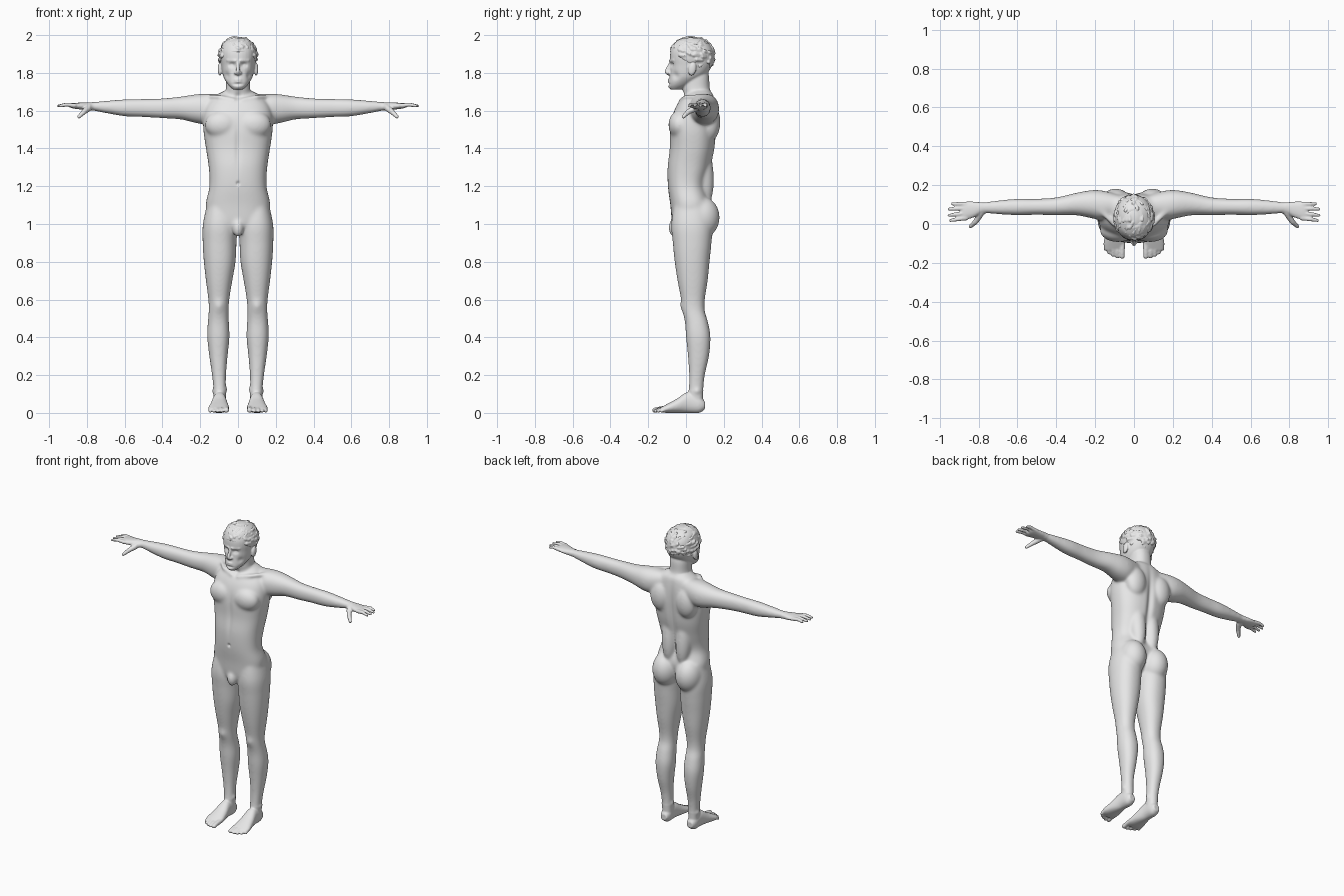
import bpy
import bmesh
import math
import random
from mathutils import Vector, Matrix

random.seed(4)
cube = bpy.data.objects.get("Cube")
if cube:
    bpy.data.objects.remove(cube, do_unlink=True)

GREY = (0.8, 0.8, 0.8, 1)
grey = bpy.data.materials.new("plain_grey")
grey.use_nodes = True
grey.diffuse_color = GREY
grey.node_tree.nodes["Principled BSDF"].inputs["Base Color"].default_value = GREY


def curve_value(p0, p1, p2, p3, t):
    """Smooth interpolation between p1 and p2."""
    return 0.5 * (2 * p1 + (p2 - p0) * t + (2 * p0 - 5 * p1 + 4 * p2 - p3) * t * t
                  + (3 * p1 - p0 - 3 * p2 + p3) * t ** 3)


def loft(bm, axis, sections, power=2.2, sides=32, steps=5):
    """Tube along an axis; each section is (position, u_min, u_max, v_min, v_max)."""
    rows = []
    last = len(sections) - 1
    for i in range(last):
        around = [sections[min(max(k, 0), last)] for k in range(i - 1, i + 3)]
        for s in range(steps):
            rows.append([curve_value(*vals, s / steps) for vals in zip(*around)])
    rows.append(sections[-1])
    rings = []
    for pos, u0, u1, v0, v1 in rows:
        ring = []
        for k in range(sides):
            a = math.tau * k / sides
            c, d = math.cos(a), math.sin(a)
            u = (u0 + u1) / 2 + (u1 - u0) / 2 * math.copysign(abs(c) ** (2 / power), c)
            v = (v0 + v1) / 2 + (v1 - v0) / 2 * math.copysign(abs(d) ** (2 / power), d)
            co = {"x": (pos, u, v), "y": (u, pos, v), "z": (u, v, pos)}[axis]
            ring.append(bm.verts.new(co))
        rings.append(ring)
    for a, b in zip(rings, rings[1:]):
        for k in range(sides):
            n = (k + 1) % sides
            bm.faces.new((a[k], a[n], b[n], b[k]))
    bm.faces.new(rings[0])
    bm.faces.new(rings[-1])


def centred(sections):
    """Sections symmetric about the middle, from (z, half_width, front, back)."""
    return [(z, -w, w, f, b) for z, w, f, b in sections]


def blob(bm, centre, size, tilt=0, axis="X"):
    m = (Matrix.Translation(centre) @ Matrix.Rotation(tilt, 4, axis)
         @ Matrix.Diagonal((*size, 1)))
    bmesh.ops.create_icosphere(bm, subdivisions=4, radius=1, matrix=m)


def chain(bm, points, radii):
    """Rounded tapering rod through the points."""
    pts = [Vector(p) for p in points]
    for p, r in zip(pts, radii):
        bmesh.ops.create_icosphere(bm, subdivisions=3, radius=r, matrix=Matrix.Translation(p))
    for a, b, ra, rb in zip(pts, pts[1:], radii, radii[1:]):
        d = b - a
        m = Matrix.Translation((a + b) / 2) @ d.to_track_quat("Z", "Y").to_matrix().to_4x4()
        bmesh.ops.create_cone(bm, cap_ends=True, segments=16, radius1=ra, radius2=rb,
                              depth=d.length, matrix=m)


def mirror_copy(bm):
    geo = bmesh.ops.duplicate(bm, geom=bm.verts[:] + bm.edges[:] + bm.faces[:])["geom"]
    verts = [g for g in geo if isinstance(g, bmesh.types.BMVert)]
    bmesh.ops.scale(bm, vec=(-1, 1, 1), verts=verts)


def fuse(name, bm, voxel):
    """Merge all overlapping pieces into one skin."""
    bmesh.ops.recalc_face_normals(bm, faces=bm.faces[:])
    mesh = bpy.data.meshes.new(name)
    bm.to_mesh(mesh)
    bm.free()
    obj = bpy.data.objects.new(name, mesh)
    bpy.context.collection.objects.link(obj)
    mod = obj.modifiers.new("fuse", "REMESH")
    mod.mode = "VOXEL"
    mod.voxel_size = voxel
    graph = bpy.context.evaluated_depsgraph_get()
    merged = bpy.data.meshes.new_from_object(obj.evaluated_get(graph))
    obj.modifiers.clear()
    obj.data = merged
    merged.materials.clear()
    merged.materials.append(grey)
    return obj


def relax(bm, rule, times):
    verts = [v for v in bm.verts if rule(v.co)]
    for _ in range(times):
        bmesh.ops.smooth_vert(bm, verts=verts, factor=0.5,
                              use_axis_x=True, use_axis_y=True, use_axis_z=True)


def dab(bm, centre, size, push):
    """Sculpt stroke with soft falloff, repeated on the other side."""
    for s in ((1, -1) if centre[0] else (1,)):
        cx, cy, cz = centre[0] * s, centre[1], centre[2]
        move = Vector((push[0] * s, push[1], push[2]))
        for v in bm.verts:
            dz = (v.co.z - cz) / size[2]
            if abs(dz) < 2:
                d = dz ** 2 + ((v.co.x - cx) / size[0]) ** 2 + ((v.co.y - cy) / size[1]) ** 2
                if d < 4:
                    v.co += move * math.exp(-d * 1.3)


def finish(obj, bm):
    bm.to_mesh(obj.data)
    bm.free()
    obj.data.shade_smooth()


body = bmesh.new()

# Leg
loft(body, "z", [
    (1.12, .03, .16, -.06, .12), (1, .006, .186, -.078, .14), (.9, .008, .187, -.07, .135),
    (.8, .013, .181, -.06, .125), (.7, .03, .17, -.045, .115), (.6, .046, .157, -.026, .1),
    (.54, .05, .155, -.018, .1), (.48, .048, .16, -.006, .117), (.4, .045, .163, 0, .13),
    (.3, .055, .152, .01, .122), (.2, .063, .138, .016, .1), (.12, .064, .13, .014, .092),
    (.04, .064, .128, .01, .09)])

# Foot and toes
loft(body, "y", [
    (.1, .075, .118, .02, .06), (.07, .064, .13, 0, .09), (.01, .062, .134, 0, .11),
    (-.05, .052, .147, 0, .074), (-.1, .046, .157, 0, .047), (-.135, .052, .152, .004, .028)])
for x, tip, r in ((.061, -.166, .014), (.086, -.168, .01), (.108, -.16, .01),
                  (.129, -.147, .01), (.147, -.13, .009)):
    chain(body, [(x, -.1, .024), (x, tip + .025, .02), (x, tip, r)], [r * 1.1, r, r])

# Arm and palm
loft(body, "x", [
    (.08, .05, .15, 1.57, 1.685), (.16, .02, .172, 1.53, 1.69), (.22, .03, .174, 1.534, 1.687),
    (.3, .045, .16, 1.553, 1.675), (.4, .045, .137, 1.56, 1.665), (.5, .047, .13, 1.566, 1.662),
    (.6, .045, .13, 1.57, 1.66), (.7, .05, .121, 1.587, 1.652), (.78, .055, .112, 1.602, 1.645),
    (.82, .036, .115, 1.605, 1.643), (.87, .02, .115, 1.611, 1.641),
    (.89, .022, .112, 1.617, 1.638)])

# Fingers and thumb
for y0, y1, tip in ((.03, .018, .945), (.055, .045, .952), (.08, .077, .952), (.103, .104, .935)):
    chain(body, [(.865, y0, 1.627), (.91, (y0 + y1) / 2, 1.632), (tip, y1, 1.625)],
          [.012, .0105, .008])
chain(body, [(.785, .06, 1.618), (.815, .012, 1.594), (.842, -.013, 1.568)], [.019, .014, .01])

# Chest, shoulder blade, back column and buttock
blob(body, (.083, -.035, 1.525), (.092, .058, .075))
blob(body, (.095, .13, 1.54), (.07, .052, .1))
blob(body, (.05, .085, 1.3), (.055, .058, .2), .12)
blob(body, (.085, .085, 1.035), (.083, .093, .11))
chain(body, [(.02, -.028, 1.655), (.1, -.005, 1.672), (.17, .07, 1.675)], [.012, .012, .014])

# Ear
blob(body, (.096, .033, 1.82), (.011, .021, .036), -.2)
mirror_copy(body)

# Torso
loft(body, "z", centred([
    (.95, .09, -.045, .06), (1, .15, -.072, .1), (1.1, .171, -.083, .13),
    (1.2, .151, -.096, .106), (1.3, .155, -.098, .13), (1.4, .17, -.087, .152),
    (1.5, .184, -.085, .16), (1.58, .182, -.07, .16), (1.64, .16, -.042, .155),
    (1.685, .11, 0, .145), (1.71, .06, .03, .12)]), 2.4)
blob(body, (0, -.062, .98), (.03, .03, .05))

# Neck
loft(body, "z", centred([
    (1.64, .08, -.01, .145), (1.68, .072, -.012, .14), (1.72, .064, -.018, .126),
    (1.78, .062, -.012, .122), (1.83, .055, .01, .11)]))

# Head
loft(body, "z", centred([
    (1.712, .026, -.082, -.03), (1.735, .05, -.092, .02), (1.77, .073, -.088, .08),
    (1.8, .083, -.084, .115), (1.84, .09, -.082, .138), (1.88, .095, -.085, .146),
    (1.92, .094, -.08, .144), (1.96, .077, -.06, .12), (1.985, .045, -.02, .08)]), 2.25)

# Nose, brow and lips
chain(body, [(0, -.083, 1.85), (0, -.104, 1.808), (0, -.095, 1.797)], [.008, .0105, .011])
for s in (1, -1):
    blob(body, (s * .013, -.09, 1.8), (.008, .012, .008))
    chain(body, [(s * .012, -.082, 1.863), (s * .055, -.064, 1.867)], [.009, .007])
for z in (1.764, 1.752):
    blob(body, (0, -.086, z), (.022, .01, .006))

skin = fuse("body", body, .005)
bm = bmesh.new()
bm.from_mesh(skin.data)
relax(bm, lambda c: abs(c.x) < .78 and .12 < c.z < 1.71, 22)
relax(bm, lambda c: True, 2)

# Sculpted hollows and bulges: spine, belly line, navel, eyes, chin, knees, ankles
dab(bm, (0, .15, 1.42), (.022, .08, .2), (0, -.014, 0))
dab(bm, (0, -.1, 1.42), (.016, .05, .13), (0, .007, 0))
dab(bm, (0, -.1, 1.215), (.009, .03, .011), (0, .01, 0))
dab(bm, (.034, -.085, 1.842), (.018, .03, .013), (0, .015, 0))
dab(bm, (.034, -.07, 1.84), (.009, .03, .007), (0, -.006, 0))
dab(bm, (.062, -.06, 1.785), (.02, .03, .022), (-.006, .005, 0))
dab(bm, (0, -.09, 1.74), (.03, .03, .007), (0, .007, 0))
dab(bm, (0, -.09, 1.725), (.02, .03, .012), (0, -.005, 0))
dab(bm, (.1, -.02, .565), (.03, .03, .035), (0, -.008, 0))
dab(bm, (.13, .06, .115), (.02, .02, .018), (.006, 0, 0))
dab(bm, (.064, .05, .125), (.02, .02, .018), (-.006, 0, 0))
dab(bm, (0, -.02, 1.675), (.02, .03, .02), (0, .01, 0))
finish(skin, bm)

# Short hair: cropped shell with swept tufts
hair = bmesh.new()
middle, size = Vector((0, .031, 1.888)), Vector((.1, .119, .103))
brow, up = Vector((0, -.09, 1.915)), Vector((0, .5, .86))
blob(hair, middle, size)
cut = bmesh.ops.bisect_plane(hair, geom=hair.verts[:] + hair.edges[:] + hair.faces[:],
                             plane_co=brow, plane_no=up, clear_inner=True)
rim = [e for e in cut["geom_cut"] if isinstance(e, bmesh.types.BMEdge)]
bmesh.ops.holes_fill(hair, edges=rim)
for _ in range(150):
    way = Vector([random.gauss(0, 1) for _ in range(3)]).normalized()
    root = middle + way * size
    if (root - brow).dot(up) > .01:
        sweep = Vector((random.uniform(-.6, .6), -1, .1))
        sweep = (sweep - way * sweep.dot(way)) * .016
        chain(hair, [root - sweep - way * .002, root + sweep - way * .001], [.006, .0095])
crop = fuse("hair", hair, .004)
bm = bmesh.new()
bm.from_mesh(crop.data)
relax(bm, lambda c: True, 3)
finish(crop, bm)
